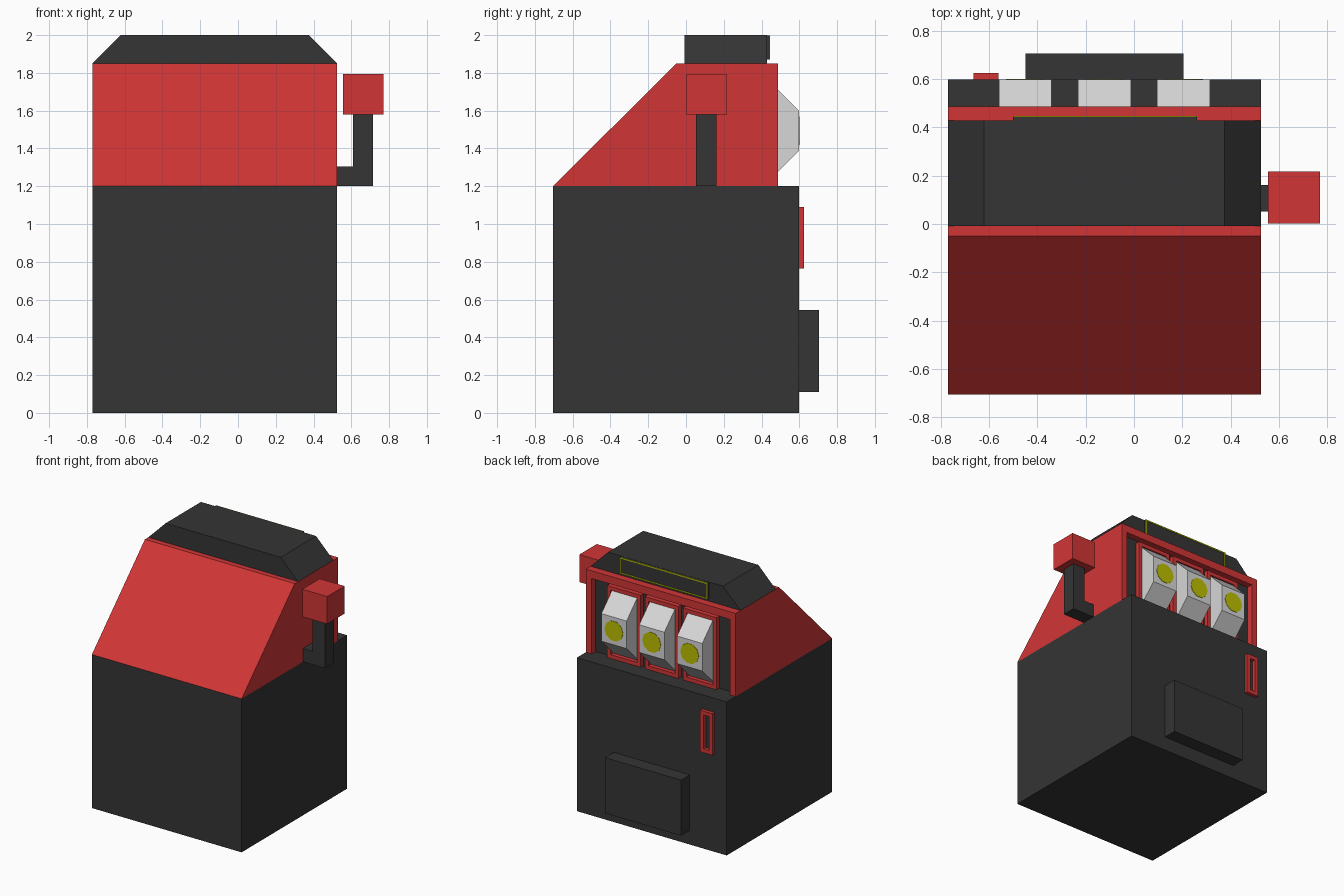
import bpy, bmesh, math

if "Cube" in bpy.data.objects:
    bpy.data.objects.remove(bpy.data.objects["Cube"])


def material(name, rgb):
    m = bpy.data.materials.new(name)
    m.diffuse_color = (*rgb, 1)
    m.use_nodes = True
    m.node_tree.nodes["Principled BSDF"].inputs["Base Color"].default_value = m.diffuse_color
    return m


DARK = material("charcoal", (0.035, 0.035, 0.035))
RED = material("red", (0.64, 0.036, 0.036))
WHITE = material("reel white", (0.68, 0.68, 0.68))
YELLOW = material("yellow", (0.5, 0.52, 0.0))


def finish(name, bm, mat):
    bmesh.ops.recalc_face_normals(bm, faces=bm.faces[:])
    mesh = bpy.data.meshes.new(name)
    bm.to_mesh(mesh)
    bm.free()
    mesh.materials.append(mat)
    ob = bpy.data.objects.new(name, mesh)
    bpy.context.collection.objects.link(ob)
    return ob


def prism(name, points, offset, mat):
    """Extrude a closed 3D outline along an offset."""
    bm = bmesh.new()
    face = bm.faces.new([bm.verts.new(p) for p in points])
    ext = bmesh.ops.extrude_face_region(bm, geom=[face], use_keep_orig=True)
    verts = [v for v in ext["geom"] if isinstance(v, bmesh.types.BMVert)]
    bmesh.ops.translate(bm, vec=offset, verts=verts)
    return finish(name, bm, mat)


def box(name, x, y, z, mat):
    pts = [(x[0], y[0], z[0]), (x[1], y[0], z[0]), (x[1], y[1], z[0]), (x[0], y[1], z[0])]
    return prism(name, pts, (0, 0, z[1] - z[0]), mat)


def frame(name, x, y, z, t, mat):
    """Rectangular border made from one ring of faces, open in the middle."""
    bm = bmesh.new()
    rings = []
    for yy in y:
        for d in (0, t):
            a, b, c, e = x[0] + d, x[1] - d, z[0] + d, z[1] - d
            rings.append([bm.verts.new(p) for p in
                          ((a, yy, c), (b, yy, c), (b, yy, e), (a, yy, e))])
    for p, q in ((0, 1), (1, 3), (3, 2), (2, 0)):
        for i in range(4):
            j = (i + 1) % 4
            bm.faces.new((rings[p][i], rings[p][j], rings[q][j], rings[q][i]))
    return finish(name, bm, mat)


L, R = -0.77, 0.525          # cabinet sides
BACK, REAR = -0.705, 0.597   # cabinet depth
W = R - L

# Cabinet, coin tray and coin slot
box("cabinet", (L, R), (BACK, REAR), (0, 1.2), DARK)
box("coin_tray", (-0.45, 0.205), (REAR, 0.705), (0.11, 0.545), DARK)
frame("coin_slot_rim", (-0.665, -0.56), (REAR, 0.624), (0.765, 1.09), 0.03, RED)

# Sloped upper housing with a recessed window
prism("upper_housing", [(L, BACK, 1.2), (L, -0.05, 1.85), (L, 0.43, 1.85), (L, 0.43, 1.2)],
      (W, 0, 0), RED)
box("window_post_left", (L, L + 0.05), (0.43, 0.487), (1.2, 1.85), RED)
box("window_post_right", (R - 0.05, R), (0.43, 0.487), (1.2, 1.85), RED)
box("window_header", (L + 0.05, R - 0.05), (0.43, 0.487), (1.79, 1.85), RED)
box("window_panel", (L + 0.05, R - 0.05), (0.43, 0.438), (1.2, 1.79), DARK)

# Three eight-sided reels, each with a surround and a round symbol
RC_Y, RC_Z, RC_R = 0.337, 1.493, 0.26 / math.cos(math.pi / 8)
for i, cx in enumerate((-0.45, -0.122, 0.205)):
    ring = [(cx - 0.109, RC_Y + RC_R * math.cos(a), RC_Z + RC_R * math.sin(a))
            for a in (math.pi / 8 + k * math.pi / 4 for k in range(8))]
    prism(f"reel_{i + 1}", ring, (0.218, 0, 0), WHITE)
    frame(f"reel_surround_{i + 1}", (cx - 0.145, cx + 0.145), (0.437, 0.475),
          (1.202, 1.765), 0.03, RED)
    disc = [(cx + 0.08 * math.cos(a), REAR, RC_Z + 0.08 * math.sin(a))
            for a in (k * math.pi / 5 for k in range(10))]
    prism(f"reel_symbol_{i + 1}", disc, (0, 0.003, 0), YELLOW)

# Topper with slanted ends and an outlined sign plate
prism("topper", [(L, -0.008, 1.85), (R, -0.008, 1.85), (0.375, -0.008, 2), (-0.62, -0.008, 2)],
      (0, 0.436, 0), DARK)
box("sign_plate", (-0.5, 0.26), (0.428, 0.443), (1.87, 1.999), DARK)
frame("sign_outline", (-0.5, 0.26), (0.442, 0.446), (1.87, 1.999), 0.01, YELLOW)

# Pull lever
arm = [(R, 0.052, 1.2), (0.715, 0.052, 1.2), (0.715, 0.052, 1.58),
       (0.61, 0.052, 1.58), (0.61, 0.052, 1.305), (R, 0.052, 1.305)]
prism("lever_arm", arm, (0, 0.11, 0), DARK)
box("lever_knob", (0.555, 0.77), (0.002, 0.217), (1.58, 1.795), RED)
